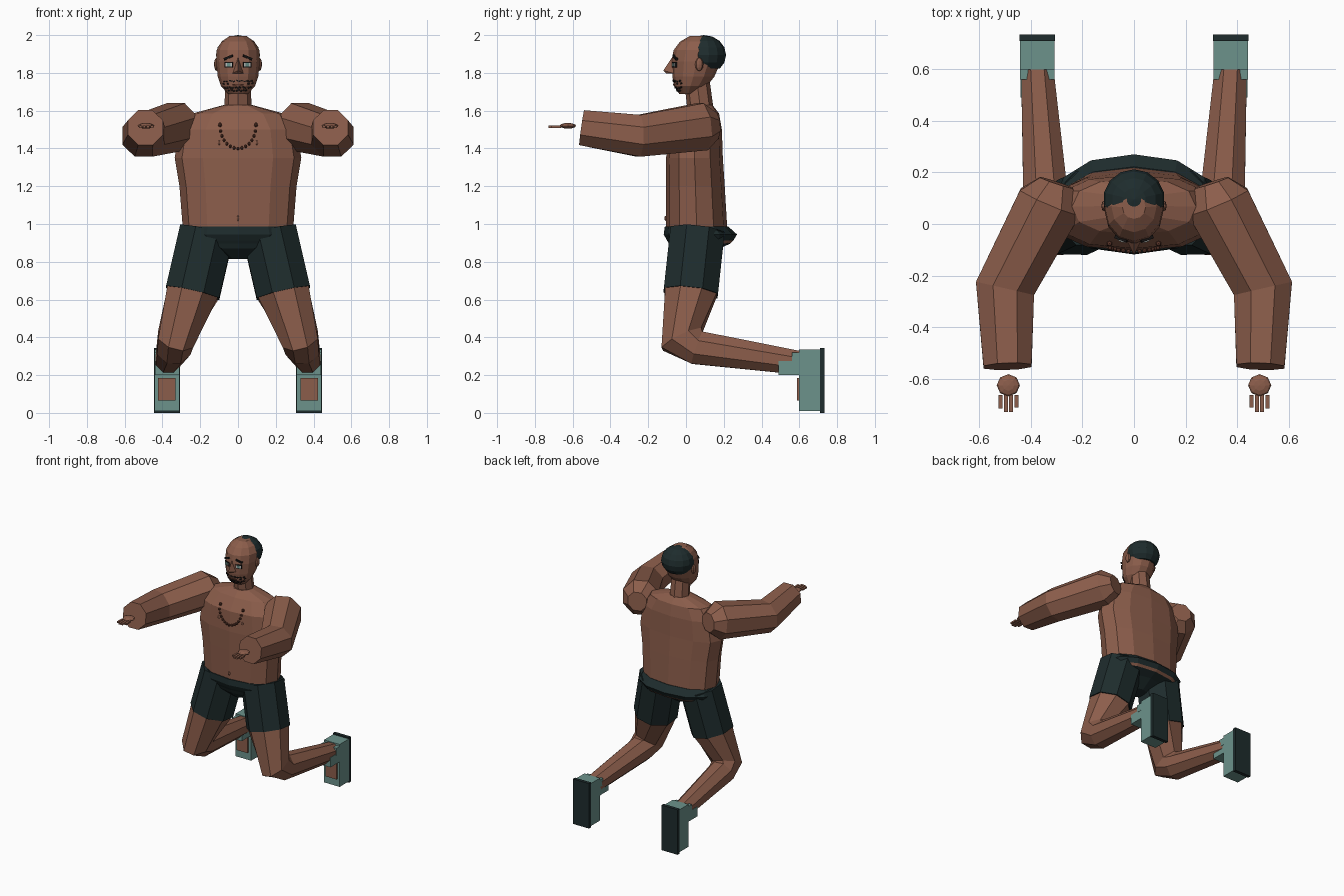
import bpy, bmesh, random
from math import sin, cos, pi, radians
from mathutils import Vector, Matrix
from mathutils.bvhtree import BVHTree

cube = bpy.data.objects.get("Cube")
if cube:
    bpy.data.objects.remove(cube, do_unlink=True)


def material(name, rgb):
    m = bpy.data.materials.new(name)
    m.use_nodes = True
    m.diffuse_color = (*rgb, 1)
    m.node_tree.nodes["Principled BSDF"].inputs["Base Color"].default_value = (*rgb, 1)
    return m


SKIN = material("brown skin", (0.26, 0.11, 0.07))
DARK = material("dark cloth", (0.013, 0.025, 0.026))
TEAL = material("teal shoe", (0.15, 0.29, 0.26))
BEAD = material("dark brown beads", (0.1, 0.035, 0.022))
WHITE = material("eye white", (0.5, 0.5, 0.48))
BLACK = material("black hair dots", (0.008, 0.007, 0.007))


def finish(name, bm, *mats):
    bmesh.ops.recalc_face_normals(bm, faces=bm.faces)
    mesh = bpy.data.meshes.new(name)
    bm.to_mesh(mesh)
    bm.free()
    for m in mats:
        mesh.materials.append(m)
    obj = bpy.data.objects.new(name, mesh)
    bpy.context.collection.objects.link(obj)
    return obj


def loft(name, rings, mat, extra=None, rule=None):
    """Skin a list of point rings and cap both ends."""
    bm = bmesh.new()
    loops = [[bm.verts.new(p) for p in r] for r in rings]
    n = len(loops[0])
    for a, b in zip(loops, loops[1:]):
        for i in range(n):
            j = (i + 1) % n
            bm.faces.new((a[i], a[j], b[j], b[i]))
    bm.faces.new(loops[0])
    bm.faces.new(loops[-1])
    if rule:
        for f in bm.faces:
            f.material_index = int(rule(f.calc_center_median()))
    return finish(name, bm, *([mat, extra] if extra else [mat]))


def level(z, hx, y0, y1, n=12, power=1.0):
    """Horizontal oval ring."""
    def c(v):
        return (abs(v) ** power) * (1 if v > 0 else -1)
    return [Vector((hx * c(cos(2 * pi * i / n)),
                    (y0 + y1) / 2 + (y1 - y0) / 2 * c(sin(2 * pi * i / n)), z)) for i in range(n)]


def tube(name, path, side, mat, s=1, n=8):
    """Mitred tube through (x, y, z, radius) points, mirrored by s."""
    pts = [Vector(p[:3]) for p in path]
    rings = []
    for k, c in enumerate(pts):
        d_in = (c - pts[max(k - 1, 0)]).normalized()
        d_out = (pts[min(k + 1, len(pts) - 1)] - c).normalized()
        t = (d_in + d_out).normalized()
        miter = 1 / max(t.dot(d_in or d_out if k else d_out), 0.6)
        u = (side - side.dot(t) * t).normalized()
        v = t.cross(u) * miter
        ring = []
        for i in range(n):
            a = 2 * pi * (i + 0.5) / n
            p = c + path[k][3] * 1.04 * (cos(a) * u + sin(a) * v)
            ring.append((p.x * s, p.y, p.z))
        rings.append(ring)
    return loft(name, rings, mat)


def boxes(name, mat, items):
    """Boxes given as (centre, size, turn about y, turn about z)."""
    bm = bmesh.new()
    for centre, size, ry, rz in items:
        m = (Matrix.Translation(centre) @ Matrix.Rotation(rz, 4, 'Z')
             @ Matrix.Rotation(ry, 4, 'Y') @ Matrix.Diagonal((*size, 1)))
        bmesh.ops.create_cube(bm, size=1, matrix=m)
    return finish(name, bm, mat)


def blobs(name, mat, items, u=8, v=6):
    """Ellipsoids given as (centre, half sizes)."""
    bm = bmesh.new()
    for centre, size in items:
        bmesh.ops.create_uvsphere(bm, u_segments=u, v_segments=v, radius=1,
                                  matrix=Matrix.Translation(centre) @ Matrix.Diagonal((*size, 1)))
    return finish(name, bm, mat)


def front_finder(obj):
    """Return a function giving the front surface point at x, z."""
    tree = BVHTree.FromPolygons([v.co for v in obj.data.vertices],
                                [p.vertices for p in obj.data.polygons])
    return lambda x, z: tree.ray_cast(Vector((x, -2, z)), Vector((0, 1, 0)))[0]


# Torso, neck and head
torso = loft("torso", [level(*r, power=0.85) for r in (
    (0.95, 0.29, -0.105, 0.22), (1.2, 0.31, -0.105, 0.205), (1.35, 0.335, -0.105, 0.195),
    (1.5, 0.31, -0.095, 0.19), (1.585, 0.24, -0.04, 0.175), (1.63, 0.075, 0.0, 0.14))], SKIN)
loft("neck", [level(1.58, 0.072, 0.01, 0.15, 8), level(1.76, 0.068, -0.01, 0.125, 8)], SKIN)
head = loft("head", [level(*r) for r in (
    (1.688, 0.052, -0.035, 0.06), (1.73, 0.09, -0.063, 0.11), (1.78, 0.107, -0.072, 0.15),
    (1.86, 0.115, -0.076, 0.185), (1.92, 0.113, -0.066, 0.195), (1.965, 0.088, -0.032, 0.17),
    (1.995, 0.045, 0.02, 0.11))], SKIN)
face, chest = front_finder(head), front_finder(torso)

# Hair cap, cut away over the face and below the nape
bm = bmesh.new()
bmesh.ops.create_uvsphere(bm, u_segments=14, v_segments=8, radius=1,
                          matrix=Matrix.Translation((0, 0.095, 1.895)) @ Matrix.Diagonal((0.12, 0.117, 0.105, 1)))
for co, no in (((0, 0.025, 1.98), (0, -1, -0.3)), ((0, 0.1, 1.822), (0, 0, -1))):
    res = bmesh.ops.bisect_plane(bm, geom=bm.verts[:] + bm.edges[:] + bm.faces[:],
                                 plane_co=co, plane_no=no, clear_outer=True)
    bmesh.ops.holes_fill(bm, edges=[e for e in bm.edges if e.is_boundary])
finish("hair", bm, DARK)

# Nose wedge
bm = bmesh.new()
for p in ((0, -0.072, 1.885), (0, -0.12, 1.812), (0.028, -0.065, 1.798), (-0.028, -0.065, 1.798),
          (0, -0.05, 1.798), (0, -0.105, 1.798)):
    bm.verts.new(p)
bmesh.ops.convex_hull(bm, input=bm.verts)
finish("nose", bm, SKIN)

# Eyes, brows and ears
for s, tag in ((1, "left"), (-1, "right")):
    yaw = s * radians(20)
    eye = face(s * 0.048, 1.843)
    boxes(tag + "_eye_rim", BLACK, [(eye, (0.046, 0.009, 0.03), 0, yaw)])
    boxes(tag + "_eye_white", WHITE, [(eye + Vector((0, -0.002, 0)), (0.036, 0.009, 0.018), 0, yaw)])
    boxes(tag + "_iris", TEAL, [(eye + Vector((0, -0.004, 0)), (0.019, 0.009, 0.018), 0, yaw)])
    boxes(tag + "_brow", BLACK, [(face(s * 0.05, 1.882), (0.052, 0.014, 0.012), s * radians(22), yaw)])
    blobs(tag + "_ear", SKIN, [((s * 0.113, 0.07, 1.845), (0.014, 0.022, 0.035))])

# Mouth and stubble
boxes("mouth", BEAD, [(face(0, 1.738), (0.06, 0.01, 0.008), 0, 0)])
random.seed(4)
dots = []
for row, (z, half, count) in enumerate(((1.757, 0.07, 12), (1.742, 0.078, 8), (1.722, 0.066, 11), (1.707, 0.045, 8))):
    for i in range(count):
        x = half * (2 * i / (count - 1) - 1) + random.uniform(-0.003, 0.003)
        p = face(x, z + random.uniform(-0.003, 0.003))
        if p and not (row == 1 and abs(x) < 0.035):
            dots.append((p, (0.011, 0.009, 0.007), random.uniform(-0.6, 0.6), 0))
boxes("stubble", BLACK, dots)

# Necklace, chest and navel details
beads = []
for i in range(15):
    a = pi * i / 14
    p = chest(0.095 * cos(a), 1.525 - 0.125 * sin(a) ** 0.9)
    r = 0.012 if i in (0, 14) else 0.0095
    beads.append((p + Vector((0, -0.006, 0)), (r, r, r)))
blobs("necklace", BEAD, beads, 6, 4)
blobs("chest_points", SKIN, [(chest(s * 0.1, 1.43), (0.01, 0.008, 0.013)) for s in (1, -1)], 6, 4)
blobs("navel", SKIN, [(chest(0, 1.03), (0.009, 0.01, 0.015))], 6, 4)

# Waistband and seat of the shorts, with a bare strip at the back
loft("shorts_seat", [level(*r, power=0.9) for r in (
    (0.988, 0.298, -0.112, 0.222), (0.945, 0.312, -0.118, 0.27), (0.912, 0.295, -0.1, 0.25),
    (0.897, 0.285, -0.09, 0.235), (0.87, 0.16, -0.08, 0.18), (0.815, 0.05, -0.02, 0.1))],
    DARK, SKIN, lambda c: 0.897 < c.z < 0.912 and c.y > 0.17)

# Limbs, hands and shoes on both sides
X, Z = Vector((1, 0, 0)), Vector((0, 0, 1))
for s, tag in ((1, "left"), (-1, "right")):
    tube(tag + "_arm", ((0.3, 0.16, 1.52, 0.07), (0.325, 0.085, 1.515, 0.13),
                        (0.5, -0.25, 1.467, 0.115), (0.49, -0.552, 1.51, 0.097)), Z, SKIN, s)
    blobs(tag + "_palm", SKIN, [((s * 0.487, -0.625, 1.52), (0.045, 0.043, 0.015))])
    boxes(tag + "_fingers", SKIN, [
        ((s * (0.487 + dx), (-0.662 - tip) / 2, 1.515), (0.015, tip - 0.662, 0.012), 0, 0)
        for dx, tip in ((-0.031, 0.712), (-0.011, 0.728), (0.009, 0.728), (0.03, 0.715))])
    tube(tag + "_leg", ((0.2, 0.04, 0.8, 0.135), (0.24, 0.025, 0.64, 0.143), (0.33, -0.02, 0.39, 0.1),
                        (0.34, 0.06, 0.345, 0.092), (0.375, 0.6, 0.265, 0.065)), X, SKIN, s)
    tube(tag + "_shorts_leg", ((0.165, 0.06, 0.96, 0.15), (0.24, 0.025, 0.635, 0.15)), X, DARK, s)
    boxes(tag + "_shoe", TEAL, [((s * 0.375, 0.657, 0.172), (0.132, 0.115, 0.325), 0, 0),
                                ((s * 0.375, 0.545, 0.237), (0.128, 0.11, 0.074), 0, 0),
                                ((s * 0.375, 0.585, 0.292), (0.132, 0.05, 0.055), 0, 0)])
    boxes(tag + "_shoe_tongue", SKIN, [((s * 0.378, 0.595, 0.126), (0.093, 0.016, 0.12), 0, 0)])
    boxes(tag + "_sole", DARK, [((s * 0.375, 0.722, 0.172), (0.137, 0.025, 0.344), 0, 0)])
